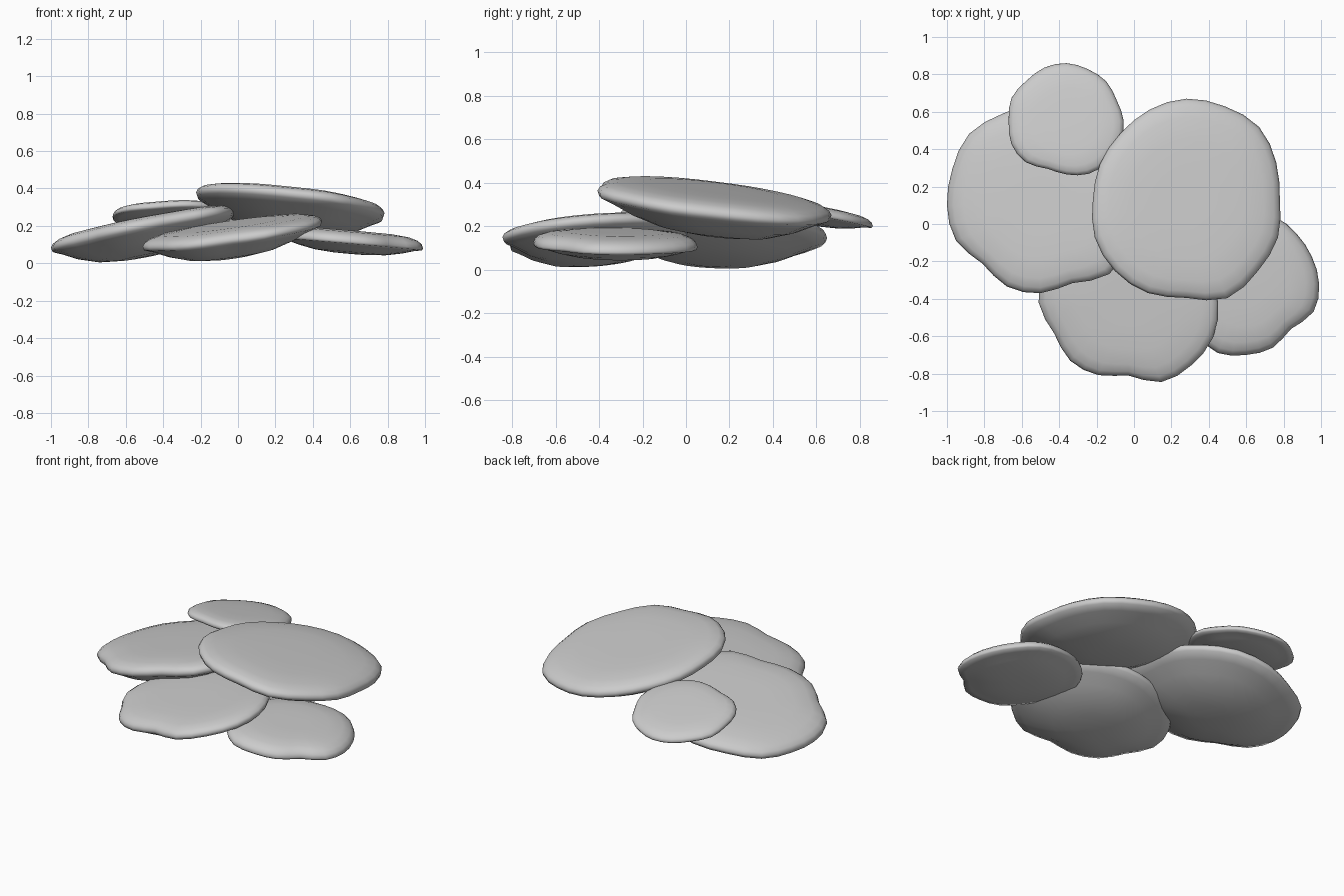
import bpy, bmesh, math

if "Cube" in bpy.data.objects:
    bpy.data.objects.remove(bpy.data.objects["Cube"])

N = 32


def smooth_radii(r):
    # closed Catmull-Rom: doubles the 16 measured radii to 32
    out = []
    n = len(r)
    for i in range(n):
        a, b, c, d = r[i - 1], r[i], r[(i + 1) % n], r[(i + 2) % n]
        out += [b, (9 * (b + c) - a - d) / 16]
    return out


def slab(name, centre, tilt, top, depth, radii):
    """Tilted pebble: irregular outline, gently domed top, bowl-like underside."""
    cx, cy, cz = centre
    r = smooth_radii(radii)
    mean = sum(r) / N
    rings = [(0.3, top), (0.6, top * 0.97), (0.82, top * 0.82), (0.93, top * 0.58),
             (0.98, top * 0.3), (1.0, -0.002), (0.985, -0.12 * depth - 0.006),
             (0.88, -0.32 * depth), (0.72, -0.6 * depth), (0.5, -0.86 * depth),
             (0.25, -0.98 * depth)]
    bm = bmesh.new()

    def vert(x, y, h):
        return bm.verts.new((cx + x, cy + y, cz + tilt[0] * x + tilt[1] * y + h))

    loops = []
    for f, h in rings:
        loop = []
        for i in range(N):
            a = 2 * math.pi * i / N
            rad = f * (mean + (r[i] - mean) * f)   # outline fades to round inside
            loop.append(vert(rad * math.cos(a), rad * math.sin(a), h))
        loops.append(loop)
    for u, v in zip(loops, loops[1:]):
        for i in range(N):
            j = (i + 1) % N
            bm.faces.new((u[i], v[i], v[j], u[j]))
    crown, base = vert(0, 0, top), vert(0, 0, -depth)
    for i in range(N):
        j = (i + 1) % N
        bm.faces.new((crown, loops[0][i], loops[0][j]))
        bm.faces.new((base, loops[-1][j], loops[-1][i]))
    bmesh.ops.recalc_face_normals(bm, faces=bm.faces)
    me = bpy.data.meshes.new(name)
    bm.to_mesh(me)
    bm.free()
    me.shade_smooth()
    ob = bpy.data.objects.new(name, me)
    bpy.context.collection.objects.link(ob)
    return ob


# large slab resting on top
slab("top_slab", (0.28, 0.13, 0.315), (-0.11, -0.115), 0.055, 0.155,
     [.50, .52, .55, .54, .54, .52, .50, .50, .50, .53, .54, .54, .525, .57, .54, .53])
# left slab
slab("left_slab", (-0.5, 0.1, 0.18), (0.19, -0.06), 0.055, 0.145,
     [.48, .50, .52, .55, .55, .53, .54, .51, .50, .49, .44, .47, .47, .45, .52, .51])
# front slab
slab("front_slab", (-0.03, -0.42, 0.16), (0.145, 0.08), 0.05, 0.13,
     [.48, .46, .45, .44, .44, .44, .46, .48, .48, .43, .44, .42, .39, .46, .475, .49])
# right slab
slab("right_slab", (0.6, -0.32, 0.115), (-0.085, -0.01), 0.06, 0.065,
     [.39, .38, .38, .39, .37, .36, .36, .37, .38, .38, .38, .40, .38, .37, .34, .39])
# small slab at the back
slab("back_slab", (-0.36, 0.55, 0.26), (0.03, -0.18), 0.04, 0.05,
     [.305, .29, .30, .30, .31, .31, .305, .32, .31, .32, .31, .275, .285, .305, .31, .31])
